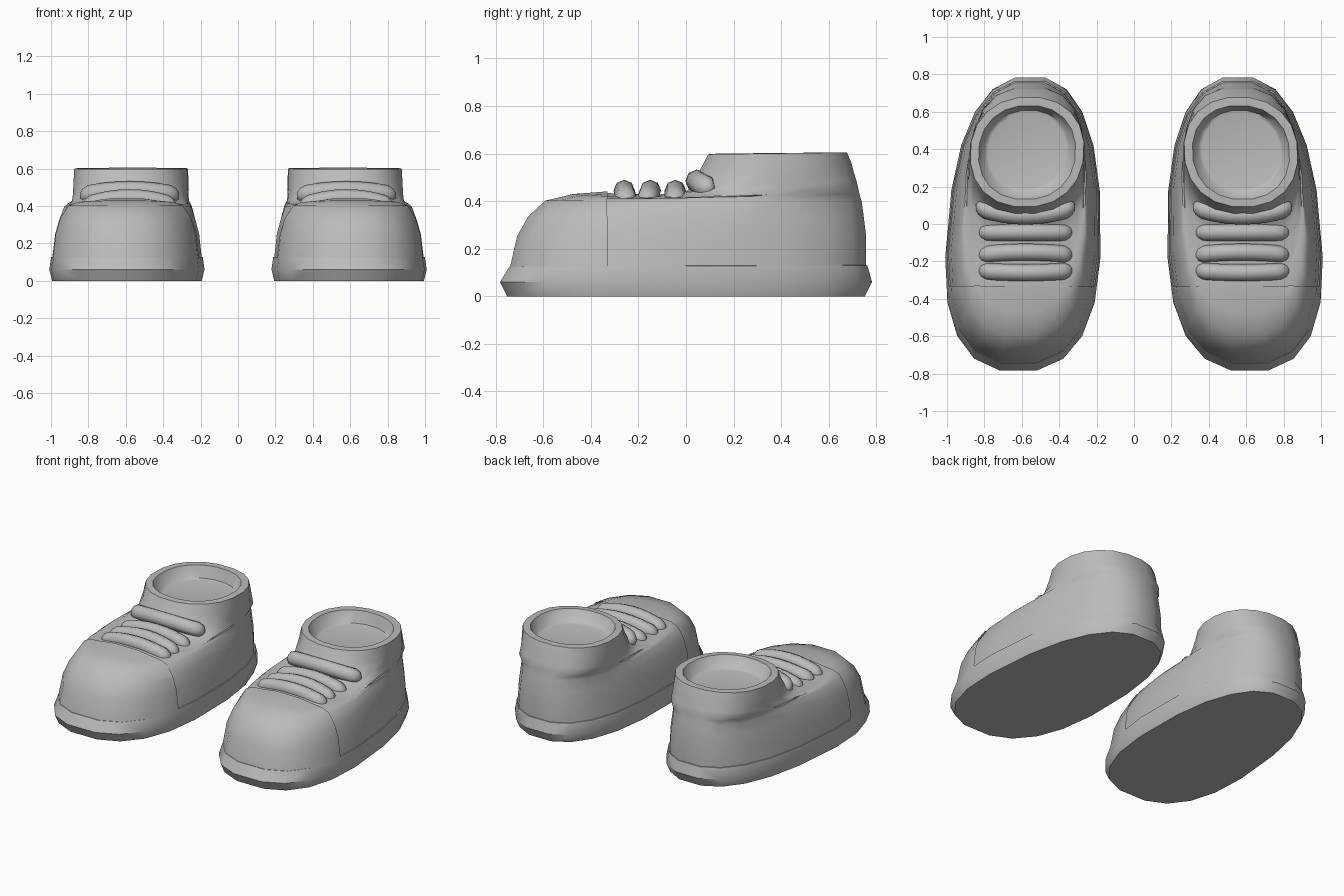
import bpy, bmesh
from math import cos, sin, pi, copysign

if "Cube" in bpy.data.objects:
    bpy.data.objects.remove(bpy.data.objects["Cube"], do_unlink=True)

grey = bpy.data.materials.new("plain grey")
grey.use_nodes = True
COLOUR = (0.5, 0.5, 0.5, 1)
grey.diffuse_color = COLOUR
grey.node_tree.nodes["Principled BSDF"].inputs["Base Color"].default_value = COLOUR


def finish(bm, name, angle=50):
    """Turn a bmesh of the left shoe into a mirrored, smooth-shaded pair."""
    bmesh.ops.recalc_face_normals(bm, faces=bm.faces)
    mesh = bpy.data.meshes.new(name)
    bm.to_mesh(mesh)
    bm.free()
    mesh.materials.append(grey)
    obj = bpy.data.objects.new(name, mesh)
    bpy.context.collection.objects.link(obj)
    bpy.ops.object.select_all(action='DESELECT')
    obj.select_set(True)
    bpy.context.view_layer.objects.active = obj
    bpy.ops.object.shade_smooth_by_angle(angle=angle * pi / 180)
    obj.modifiers.new("other shoe", 'MIRROR').use_mirror_merge = False
    return obj


def loft(bm, rings, caps):
    """Bridge closed rings of points and close the chosen ends."""
    loops = [[bm.verts.new(p) for p in ring] for ring in rings]
    n = len(loops[0])
    for a, b in zip(loops, loops[1:]):
        for i in range(n):
            j = (i + 1) % n
            bm.faces.new((a[i], a[j], b[j], b[i]))
    for c in caps:
        bm.faces.new(loops[c])


def egg(front, z_front, back, z_back, half, power, taper=0.0, droop=0.0, n=20):
    """Foot-shaped outline, wider at the toe, tilted from front to back."""
    pts = []
    for i in range(n):
        a = 2 * pi * (i + 0.5) / n
        sx = copysign(abs(cos(a)) ** (2 / power), cos(a))
        sy = copysign(abs(sin(a)) ** (2 / power), sin(a))
        # stretch so the flat end reaches the stated length
        sy /= sin(2 * pi * (n // 4 + 0.5) / n) ** (2 / power) if n % 4 else 1
        t = (1 + sy) / 2
        y = front + (back - front) * t
        z = z_front + (z_back - z_front) * t - droop * sx * sx * (1 - t)
        pts.append((0.587 - 0.04 * y + half * sx * (1 - taper * sy), y, z))
    return pts


# Sole: rounded rim with a flat bottom
bm = bmesh.new()
loft(bm, [egg(-.76, 0, .76, 0, .395, 2.5, .1),
          egg(-.79, .06, .79, .06, .41, 2.5, .1),
          egg(-.75, .125, .77, .13, .40, 2.5, .1),
          egg(-.72, .13, .74, .135, .37, 2.5, .1)], (0, -1))
finish(bm, "sole", 35)

# Upper: toe, vamp, ankle, collar rim and the inside
outside = [egg(-.74, .12, .765, .12, .395, 2.5, .1),
           egg(-.71, .25, .765, .25, .38, 2.5, .1),
           egg(-.665, .33, .755, .33, .36, 2.5, .08),
           egg(-.595, .395, .745, .40, .338, 2.5, .05),
           egg(-.48, .423, .735, .43, .325, 2.6, .02, .02),
           egg(-.33, .437, .73, .45, .315, 2.8, 0, .05),
           egg(-.12, .43, .72, .49, .31, 2.5, 0, .04),
           egg(0, .44, .71, .52, .31, 2.3),
           egg(.05, .52, .70, .56, .308, 2.2),
           egg(.09, .597, .68, .605, .305, 2.2)]
inside = [egg(.13, .6, .635, .605, .26, 2.2),
          egg(.17, .53, .61, .53, .225, 2.1),
          egg(.19, .525, .59, .525, .21, 2.1)]
bm = bmesh.new()
loft(bm, outside + inside, (-1,))
finish(bm, "upper")

# Toe cap: thin raised shell over the front of the upper
bm = bmesh.new()
loft(bm, outside[:7], ())
bmesh.ops.recalc_face_normals(bm, faces=bm.faces)
bmesh.ops.bisect_plane(bm, geom=bm.verts[:] + bm.edges[:] + bm.faces[:],
                       plane_co=(0, -.33, .4), plane_no=(0, 1, 0), clear_outer=True)
bm.normal_update()
for v in bm.verts:
    v.co += v.normal * 0.008
finish(bm, "toe_cap")


# Laces: bent sausages with rounded ends
def lace(name, y, z, half, radius, y_bend, z_drop):
    rings = []
    for k in range(13):
        a = pi * (k + 0.3) / 12.6
        u = -cos(a)
        r = radius * min(1, (sin(a) * 1.9) ** 0.6)
        cy, cz = y + y_bend * u * u, z - z_drop * u * u
        rings.append([(0.58 + half * u, cy + r * cos(t * pi / 4), cz + r * sin(t * pi / 4))
                      for t in range(8)])
    bm = bmesh.new()
    loft(bm, rings, (0, -1))
    finish(bm, name)


for i, (y, bend) in enumerate(((-.26, .01), (-.15, -.015), (-.045, 0))):
    lace(f"lace_{i + 1}", y, .445, .25, .045, bend, .045)
lace("top_lace", .045, .485, .265, .048, .045, .03)
